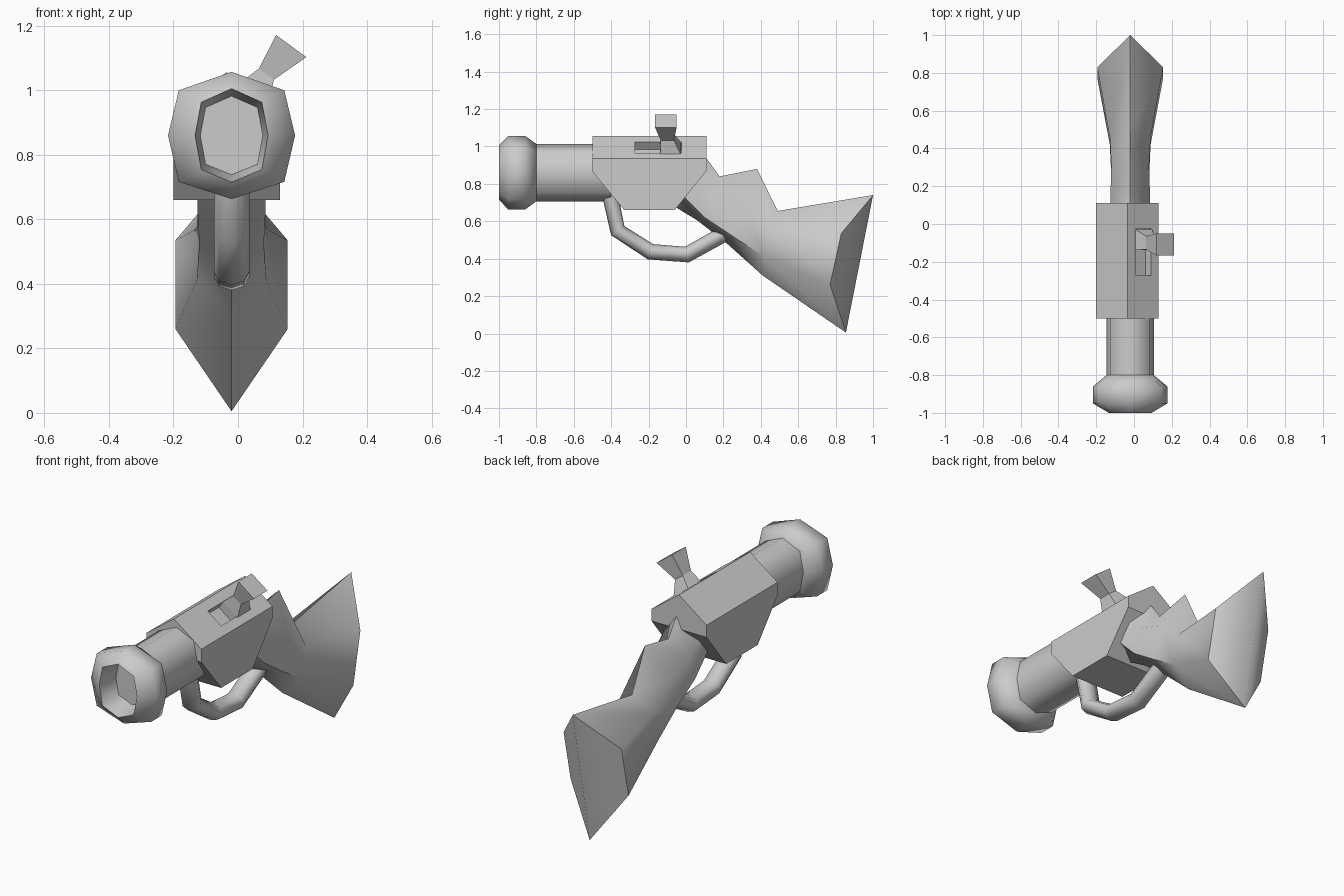
import bpy, bmesh, math
from mathutils import Vector

if "Cube" in bpy.data.objects:
    bpy.data.objects.remove(bpy.data.objects["Cube"], do_unlink=True)

CX = -0.02          # centre plane of the weapon
AXIS_Z = 0.86       # height of the bore

grey = bpy.data.materials.new("plain_grey")
grey.use_nodes = True
grey.diffuse_color = (0.6, 0.6, 0.6, 1)
grey.node_tree.nodes["Principled BSDF"].inputs["Base Color"].default_value = (0.6, 0.6, 0.6, 1)


def loft(name, rings, smooth=None):
    """Skin a list of equal-length point rings and cap both ends."""
    bm = bmesh.new()
    loops = [[bm.verts.new(p) for p in ring] for ring in rings]
    n = len(loops[0])
    for a, b in zip(loops, loops[1:]):
        for i in range(n):
            j = (i + 1) % n
            bm.faces.new((a[i], a[j], b[j], b[i]))
    bm.faces.new(loops[0][::-1])
    bm.faces.new(loops[-1])
    bmesh.ops.recalc_face_normals(bm, faces=bm.faces)
    mesh = bpy.data.meshes.new(name)
    bm.to_mesh(mesh)
    bm.free()
    mesh.materials.append(grey)
    obj = bpy.data.objects.new(name, mesh)
    bpy.context.collection.objects.link(obj)
    bpy.ops.object.select_all(action="DESELECT")
    obj.select_set(True)
    bpy.context.view_layer.objects.active = obj
    if smooth:
        bpy.ops.object.shade_smooth_by_angle(angle=math.radians(smooth))
    return obj


def bore_ring(y, half_w, half_h):
    """Eight-sided ring around the bore, with a corner on top."""
    unit = [(0, 1), (0.83, 0.71), (1, 0), (0.83, -0.73),
            (0, -1), (-0.83, -0.73), (-1, 0), (-0.83, 0.71)]
    return [(CX + u * half_w, y, AXIS_Z + v * half_h) for u, v in unit]


# Barrel
loft("barrel", [bore_ring(-0.85, 0.125, 0.153), bore_ring(-0.4, 0.125, 0.153)], 60)

# Swollen muzzle with a shallow tapered bore
muzzle = [(-0.88, 0.097, 0.122), (-1, 0.113, 0.145), (-0.95, 0.197, 0.197),
          (-0.86, 0.197, 0.197), (-0.8, 0.125, 0.153)]
loft("muzzle", [bore_ring(*r) for r in muzzle], 62)

# Receiver: gabled box whose lower corners are cut at front and back
RX = -0.035
side = [(-0.5, 0.935), (-0.5, 0.865), (-0.33, 0.66), (-0.06, 0.66), (0.11, 0.87), (0.11, 0.935)]
receiver = loft("receiver", [[(RX + s * 0.165, y, z) for y, z in side] for s in (-1, 1)])
bm = bmesh.new()
bm.from_mesh(receiver.data)
top = [f for f in bm.faces if f.normal.z > 0.9][0]
cross = [e for e in top.edges if abs(e.verts[0].co.y - e.verts[1].co.y) < 0.01]
ridge = bmesh.ops.subdivide_edges(bm, edges=cross, cuts=1)["geom_inner"]
for v in ridge:
    if isinstance(v, bmesh.types.BMVert):
        v.co.z = 1.056
bm.to_mesh(receiver.data)
bm.free()

# Directions on the right-hand roof slope
across = Vector((0.165, 0, -0.121)).normalized()
out = Vector((0.121, 0, 0.165)).normalized()


def slope_rect(centre, half_across, half_y):
    c = Vector(centre)
    return [c + across * a * half_across + Vector((0, b * half_y, 0))
            for a, b in ((-1, -1), (1, -1), (1, 1), (-1, 1))]


# Bolt slot cut into the slope
slot_mid = Vector((0.05, -0.148, 0.994))
cutter = loft("slot_cutter", [slope_rect(slot_mid + out * d, 0.05, 0.125) for d in (-0.05, 0.06)])
cutter.hide_render = True
cut = receiver.modifiers.new("slot", "BOOLEAN")
cut.object = cutter
cut.operation = "DIFFERENCE"
cut.solver = "EXACT"
bpy.context.view_layer.objects.active = receiver
bpy.ops.object.modifier_apply(modifier=cut.name)
bpy.data.objects.remove(cutter, do_unlink=True)

# Bolt handle: flared foot, narrow neck, flared knob
foot = Vector((0.05, -0.083, 0.99))
loft("bolt_handle", [slope_rect(foot - out * 0.05, 0.05, 0.053),
                     slope_rect(foot, 0.055, 0.055),
                     slope_rect((0.088, -0.1, 1.05), 0.029, 0.035),
                     slope_rect((0.165, -0.108, 1.137), 0.058, 0.058)])

# Stock: six-sided sections given as half width, then top, upper side, lower side, bottom (y, z)
sections = [
    (0.105, (0.07, 0.99), (-0.01, 0.88), (-0.06, 0.78), (-0.08, 0.69)),
    (0.105, (0.18, 0.84), (0.14, 0.75), (0.1, 0.62), (0.06, 0.605)),
    (0.1, (0.38, 0.88), (0.31, 0.69), (0.25, 0.52), (0.22, 0.48)),
    (0.108, (0.49, 0.655), (0.46, 0.57), (0.42, 0.41), (0.41, 0.31)),
    (0.174, (1.0, 0.74), (0.83, 0.535), (0.77, 0.26), (0.855, 0.005)),
]
rings = []
for w, top, upper, lower, bottom in sections:
    ring = [(0, top), (w, upper), (w, lower), (0, bottom), (-w, lower), (-w, upper)]
    rings.append([(CX + x, y, z) for x, (y, z) in ring])
stock = loft("stock", rings, 55)

# Butt plate folded along its vertical centre line
bm = bmesh.new()
bm.from_mesh(stock.data)
bm.faces.ensure_lookup_table()
butt = max(bm.faces, key=lambda f: f.calc_center_median().y)
spine = [v for v in butt.verts if abs(v.co.x - CX) < 0.01]
bmesh.ops.connect_verts(bm, verts=spine)
bm.to_mesh(stock.data)
bm.free()

# Trigger guard: eight-sided bar swept along a bent path
path = [Vector((0, y, z)) for y, z in
        ((-0.41, 0.76), (-0.365, 0.55), (-0.19, 0.437), (0.005, 0.422), (0.19, 0.525), (0.25, 0.6))]
rings = []
for i, p in enumerate(path):
    tangent = (path[min(i + 1, len(path) - 1)] - path[max(i - 1, 0)]).normalized()
    normal = Vector((0, -tangent.z, tangent.y))
    rings.append([p + Vector((CX + 0.055 * math.sin(k * math.pi / 4), 0, 0))
                  + normal * 0.043 * math.cos(k * math.pi / 4) for k in range(8)])
loft("trigger_guard", rings, 60)
